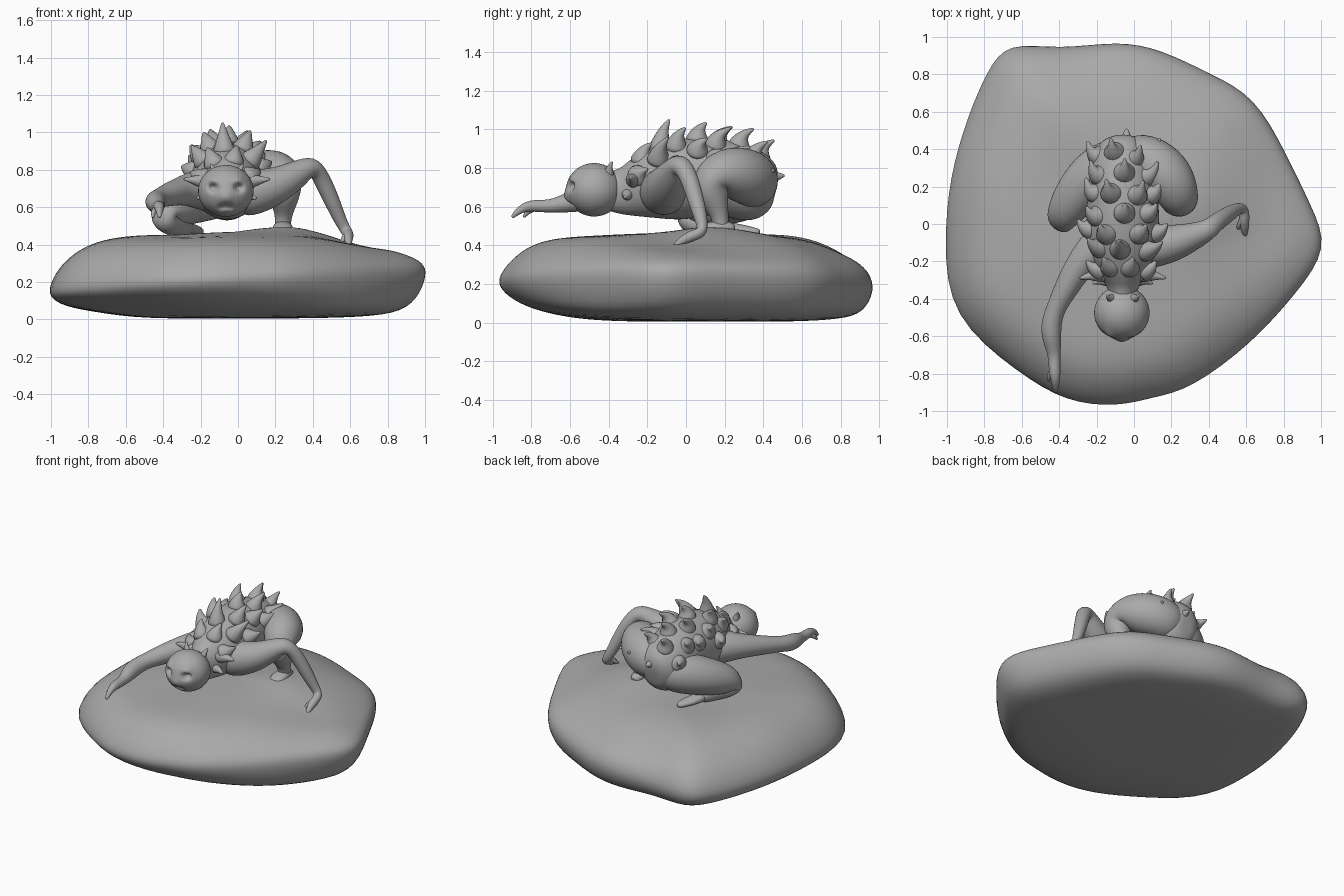
import bpy, bmesh, math, random
from mathutils import Vector, noise

random.seed(7)
if "Cube" in bpy.data.objects:
    bpy.data.objects.remove(bpy.data.objects["Cube"])

# One grey clay colour
clay = bpy.data.materials.new("grey clay")
clay.use_nodes = True
clay.diffuse_color = (0.4, 0.4, 0.4, 1)
clay.node_tree.nodes["Principled BSDF"].inputs["Base Color"].default_value = (0.4, 0.4, 0.4, 1)


def finish(name, bm, levels=2):
    bmesh.ops.recalc_face_normals(bm, faces=bm.faces)
    for f in bm.faces:
        f.smooth = True
    mesh = bpy.data.meshes.new(name)
    bm.to_mesh(mesh)
    bm.free()
    mesh.materials.append(clay)
    obj = bpy.data.objects.new(name, mesh)
    bpy.context.collection.objects.link(obj)
    if levels:
        mod = obj.modifiers.new("smooth", 'SUBSURF')
        mod.levels = mod.render_levels = levels
    return obj


def bridge(bm, rings):
    """Join rings of vertices with quads and close both ends with fans."""
    n = len(rings[0])
    for a, b in zip(rings, rings[1:]):
        for i in range(n):
            j = (i + 1) % n
            bm.faces.new((a[i], a[j], b[j], b[i]))
    for ring in (rings[0], rings[-1]):
        c = bm.verts.new(sum((v.co for v in ring), Vector()) / n)
        for i in range(n):
            bm.faces.new((ring[i], ring[(i + 1) % n], c))


def tube(bm, points, sides=10):
    """Loft along points (x, y, z, side radius[, other radius])."""
    pos = [Vector(p[:3]) for p in points]
    side, rings = None, []
    for k, p in enumerate(points):
        t = (pos[min(k + 1, len(pos) - 1)] - pos[max(k - 1, 0)]).normalized()
        if side is None:
            side = Vector((1, 0, 0)) if abs(t.x) < 0.8 else Vector((0, 1, 0))
        side = (side - t * side.dot(t)).normalized()
        other = t.cross(side)
        r1, r2 = p[3], p[-1]
        rings.append([bm.verts.new(pos[k] + side * r1 * math.cos(a) + other * r2 * math.sin(a))
                      for a in (math.tau * i / sides for i in range(sides))])
    bridge(bm, rings)


def limb(name, *paths):
    bm = bmesh.new()
    for path in paths:
        tube(bm, path)
    return finish(name, bm)


def bump(x, y, cx, cy, spread):
    return math.exp(-((x - cx) ** 2 + (y - cy) ** 2) / spread)


# Rock slab: one outline, scaled into rings that tilt across x and y
outline = [(-.68, .98), (-.4, .935), (-.08, .985), (.15, .935), (.4, .81), (.65, .69), (.82, .37),
           (.95, .1), (1.05, -.13), (.87, -.37), (.63, -.64), (.3, -.89), (.1, -.93), (-.08, -.98),
           (-.36, -.96), (-.62, -.8), (-.99, -.5), (-1.02, -.1), (-.99, .25), (-.9, .56), (-.79, .82)]
# scale, height, tilt over x, tilt over y
layers = [(.3, .005, 0, 0), (.58, .01, 0, -.01), (.82, .04, -.015, -.03), (.95, .09, .01, -.045),
          (1.01, .19, .055, -.02), (.98, .265, .04, -.01), (.92, .325, .015, -.015), (.82, .385, -.005, -.025),
          (.68, .43, -.01, -.01), (.5, .45, -.01, .01), (.35, .455, 0, .01), (.18, .455, 0, 0)]
bm = bmesh.new()
rings = []
for s, z, tx, ty in layers:
    ring = []
    for x, y in outline:
        # the lower edge is fuller at the front left corner
        full = .6 * bump(x, y, .72, -.55, .15) if .02 < z < .15 else 0
        grow = s + (1 - s) * full
        x, y = x * grow, y * grow
        lift = .02 * noise.noise(Vector((x * 2.5, y * 2.5, z * 3))) * min(1, z * 5)
        if z > .3:
            lift += .045 * bump(x, y, .22, .15, .06) - .05 * bump(x, y, .62, -.08, .03)
        ring.append(bm.verts.new((x, y, z + tx * x + ty * y + lift - .03 * full)))
    rings.append(ring)
bridge(bm, rings)
finish("rock", bm)

# Torso: y, z, half width, half height
spine = [(-.43, .685, .07, .1), (-.34, .675, .08, .12), (-.27, .69, .13, .15), (-.18, .715, .18, .185),
         (-.06, .735, .205, .215), (.07, .755, .2, .215), (.2, .755, .19, .2), (.33, .71, .18, .2),
         (.42, .67, .14, .16), (.46, .66, .07, .08)]
CX = -.06
bm = bmesh.new()
tube(bm, [(CX, y, z, w, h) for y, z, w, h in spine], 14)
finish("torso", bm)

# Head with pressed eye sockets, mouth and a raised nose
bm = bmesh.new()
bmesh.ops.create_uvsphere(bm, u_segments=64, v_segments=48, radius=1)
head_at = Vector((-.065, -.475, .687))
for v in bm.verts:
    v.co = Vector((v.co.x * .148, v.co.y * .145, v.co.z * .138)) + head_at
    if v.co.y < -.5:
        for dx, z, depth, size in ((-.068, .705, .05, .02), (.068, .705, .05, .02),
                                   (-.025, .6, .018, .016), (.025, .6, .018, .016), (0, .605, .018, .016),
                                   (0, .65, -.015, .035), (-.07, .745, -.012, .025), (.07, .745, -.012, .025)):
            d2 = (v.co.x - head_at.x - dx) ** 2 + (v.co.z - z) ** 2
            v.co.y += depth * math.exp(-d2 / size ** 2)
finish("head", bm, 0)

# Arms
limb("left_arm", [(.0, -.12, .67, .14), (.12, -.115, .685, .125), (.23, -.1, .725, .1), (.33, -.06, .785, .075),
                  (.4, -.03, .825, .058), (.44, .01, .77, .05), (.5, .05, .64, .046), (.555, .085, .51, .034),
                  (.585, .085, .465, .03), (.59, .03, .45, .032), (.59, -.03, .42, .022), (.595, -.07, .385, .01)],
     [(.585, .03, .455, .02), (.56, -.01, .43, .014), (.555, -.03, .4, .008)])
limb("right_arm", [(-.1, -.08, .69, .14), (-.2, -.13, .7, .12), (-.3, -.23, .69, .08), (-.36, -.34, .67, .07),
                   (-.42, -.45, .65, .052), (-.445, -.54, .63, .06), (-.44, -.62, .62, .054), (-.425, -.7, .6, .034),
                   (-.425, -.78, .605, .034), (-.42, -.83, .6, .027), (-.42, -.87, .575, .018), (-.42, -.9, .545, .01)],
     [(-.43, -.77, .6, .02), (-.455, -.82, .575, .015), (-.455, -.84, .545, .008)])

# Left leg squats with its knee high, right leg kneels with its knee out
limb("left_leg", [(-.04, .34, .71, .14), (.06, .35, .74, .15), (.15, .29, .765, .155), (.22, .2, .78, .135),
                  (.245, .13, .75, .11), (.245, .12, .69, .1), (.245, .15, .63, .08), (.245, .17, .57, .052),
                  (.24, .18, .52, .045), (.24, .18, .48, .045)],
     [(.24, .25, .48, .03), (.24, .2, .495, .05, .04), (.24, .12, .49, .06, .035), (.24, .06, .475, .045, .02)])
limb("right_leg", [(-.05, .33, .69, .14), (-.16, .31, .67, .15), (-.26, .22, .64, .14), (-.34, .11, .6, .12),
                   (-.39, .03, .565, .09), (-.4, .0, .53, .07), (-.36, .05, .505, .065), (-.31, .13, .5, .06),
                   (-.27, .22, .49, .05)],
     [(-.28, .18, .49, .04), (-.26, .26, .485, .05, .03), (-.22, .33, .475, .045, .025), (-.2, .38, .465, .02)])


# Spikes: broad curved cones swept backwards, in staggered rows over the back
def spike(bm, base, out, length, radius, sweep):
    back = Vector((0, sweep, 0))
    p = [base - out * .04, base + out * length * .2 + back * .1,
         base + out * length * .65 + back * .4, base + out * length + back]
    tube(bm, [(*q, r) for q, r in zip(p, (radius * 1.6, radius, radius * .5, .008))], 8)


bm = bmesh.new()
rows = [(-.23, .09), (-.14, .12), (-.04, .09), (.06, .075), (.16, .065), (.26, .07), (.36, .075)]
for k, (y, length) in enumerate(rows):
    i = max(n for n in range(len(spine) - 1) if spine[n][0] <= y)
    a, b = spine[i], spine[i + 1]
    f = (y - a[0]) / (b[0] - a[0])
    z, w, h = (a[n] + (b[n] - a[n]) * f for n in (1, 2, 3))
    for deg in ((-44, 0, 44) if k % 2 else (-66, -22, 22, 66)):
        ang = math.radians(deg + random.uniform(-8, 8))
        base = Vector((CX + w * math.sin(ang), y + random.uniform(-.02, .02), z + h * math.cos(ang)))
        out = Vector((math.sin(ang) * .8, 0, math.cos(ang)))
        size = length * random.uniform(.75, 1.15) * (1 if abs(deg) < 60 else .75)
        spike(bm, base, out, size, .05, .05 + .03 * (k > 3))
# Tail, ear and collar spikes
spike(bm, Vector((CX + .02, .4, .75)), Vector((0, .9, .1)), .1, .055, .02)
for side in (-1, 1):
    spike(bm, Vector((CX + side * .065, -.4, .785)), Vector((side * .4, 0, .9)), .05, .022, .02)
    spike(bm, Vector((CX + side * .13, -.27, .74)), Vector((side, -.1, .1)), .1, .036, -.01)
    spike(bm, Vector((CX + side * .1, -.3, .66)), Vector((side, 0, -.2)), .06, .028, -.02)
finish("back_spikes", bm, 1)
